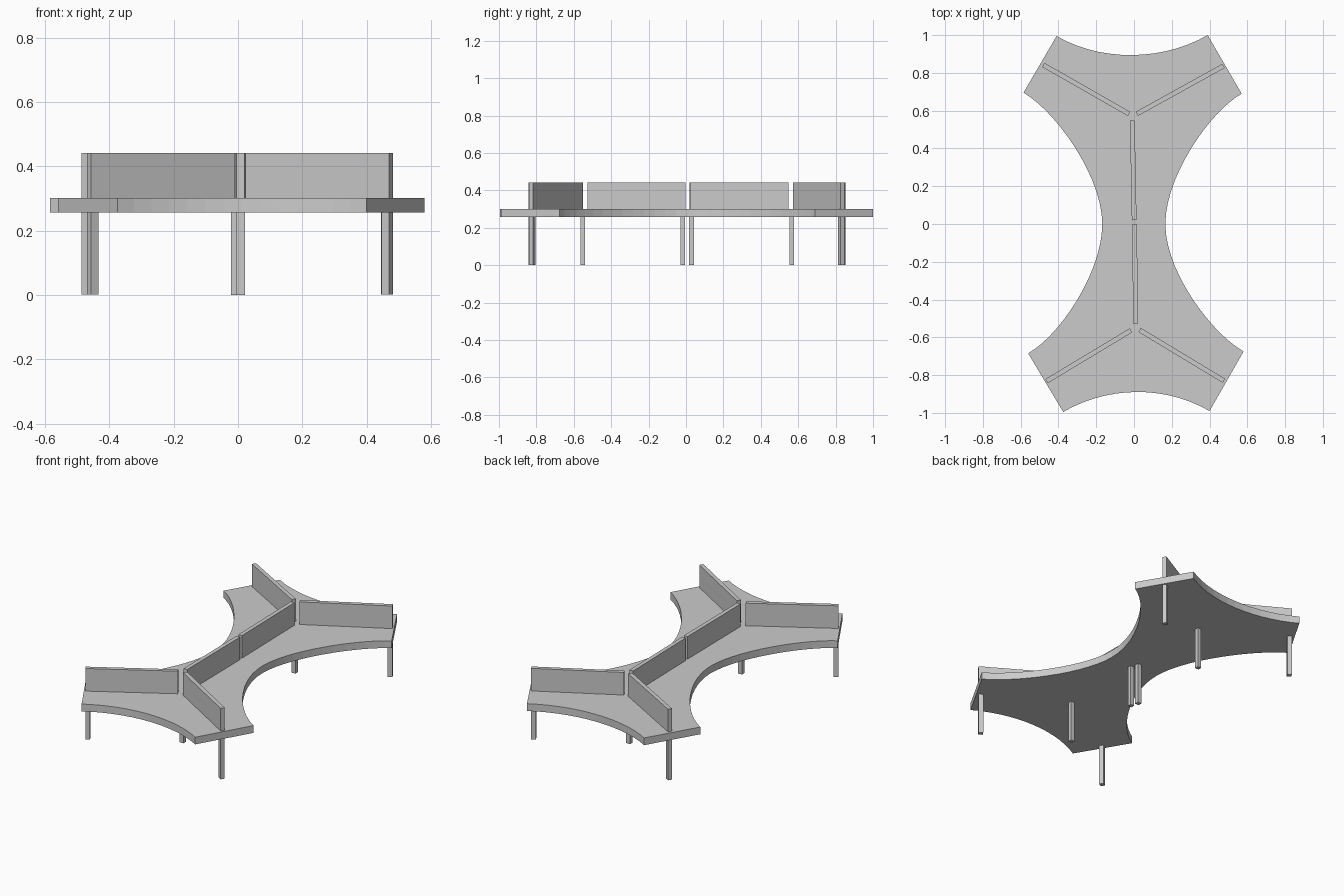
import bpy, bmesh, math
from mathutils import Vector

cube = bpy.data.objects.get("Cube")
if cube:
    bpy.data.objects.remove(cube, do_unlink=True)

grey = bpy.data.materials.new("light_grey")
grey.use_nodes = True
colour = (0.6, 0.6, 0.6, 1)
grey.diffuse_color = colour
grey.node_tree.nodes["Principled BSDF"].inputs["Base Color"].default_value = colour

UNDER, TOP, SCREEN_TOP = 0.257, 0.302, 0.442


def prism(name, outline, z0, z1):
    """Extrude a flat outline from z0 up to z1."""
    bm = bmesh.new()
    face = bm.faces.new([bm.verts.new((p[0], p[1], z0)) for p in outline])
    result = bmesh.ops.extrude_face_region(bm, geom=[face])
    moved = [v for v in result["geom"] if isinstance(v, bmesh.types.BMVert)]
    bmesh.ops.translate(bm, verts=moved, vec=(0, 0, z1 - z0))
    bmesh.ops.recalc_face_normals(bm, faces=bm.faces)
    mesh = bpy.data.meshes.new(name)
    bm.to_mesh(mesh)
    bm.free()
    mesh.materials.append(grey)
    obj = bpy.data.objects.new(name, mesh)
    bpy.context.collection.objects.link(obj)
    return obj


def strip(a, b, width):
    """Rectangle of the given width running from a to b."""
    a, b = Vector(a), Vector(b)
    d = (b - a).normalized()
    n = Vector((-d.y, d.x)) * width / 2
    return [a - n, b - n, b + n, a + n]


def curve(p0, h0, h1, p1, steps=14):
    """Cubic curve points, leaving out the last one."""
    pts = []
    for i in range(steps):
        t = i / steps
        s = 1 - t
        pts.append(p0 * s**3 + h0 * 3 * s * s * t + h1 * 3 * s * t * t + p1 * t**3)
    return pts


# Desktop: four angled ends joined by concave edges
V = Vector
back_left, back_right = V((-0.41, 0.995)), V((0.39, 1.0))
right_back, right_front = V((0.57, 0.69)), V((0.58, -0.675))
front_right, front_left = V((0.4, -0.99)), V((-0.375, -0.995))
left_front, left_back = V((-0.56, -0.685)), V((-0.585, 0.695))


def inward(p, reach):
    return p - V((math.copysign(0.866, p.x), math.copysign(0.5, p.y))) * reach


def end_curve(a, b):
    return curve(a, inward(a, 0.275), inward(b, 0.275), b)


def side_curve(a, b, waist_x):
    waist = V((waist_x, 0))
    pull = V((0, math.copysign(0.25, a.y)))
    return (curve(a, inward(a, 0.2), waist + pull, waist)
            + curve(waist, waist - pull, inward(b, 0.2), b))


outline = (end_curve(back_left, back_right) + [back_right]
           + side_curve(right_back, right_front, 0.166) + [right_front]
           + end_curve(front_right, front_left) + [front_left]
           + side_curve(left_front, left_back, -0.168) + [left_back])
prism("desktop", outline, UNDER, TOP)

# Divider screens: inner end, outer end
screens = {
    "screen_spine_back": ((0.001, 0.02), (-0.009, 0.548)),
    "screen_spine_front": ((0.003, -0.002), (0.008, -0.526)),
    "screen_back_left": ((0.015, 0.583), (0.474, 0.837)),
    "screen_back_right": ((-0.026, 0.583), (-0.48, 0.842)),
    "screen_front_left": ((0.03, -0.561), (0.476, -0.83)),
    "screen_front_right": ((-0.016, -0.563), (-0.463, -0.832)),
}
for name, (inner, outer) in screens.items():
    prism(name, strip(inner, outer, 0.025), TOP, SCREEN_TOP)
    # Square leg under the outer end of each angled screen
    if "spine" not in name:
        inner, outer = V(inner), V(outer)
        d = (outer - inner).normalized()
        prism(name.replace("screen", "leg"),
              strip(outer - d * 0.027, outer, 0.025), 0.002, UNDER)

# Square legs along the spine
spine_legs = {"leg_hub_back": (-0.008, 0.566), "leg_hub_front": (0.008, -0.552),
              "leg_middle_back": (-0.008, 0.029), "leg_middle_front": (0.008, -0.018)}
for name, (x, y) in spine_legs.items():
    prism(name, strip((x, y - 0.0125), (x, y + 0.0125), 0.026), 0, UNDER)
